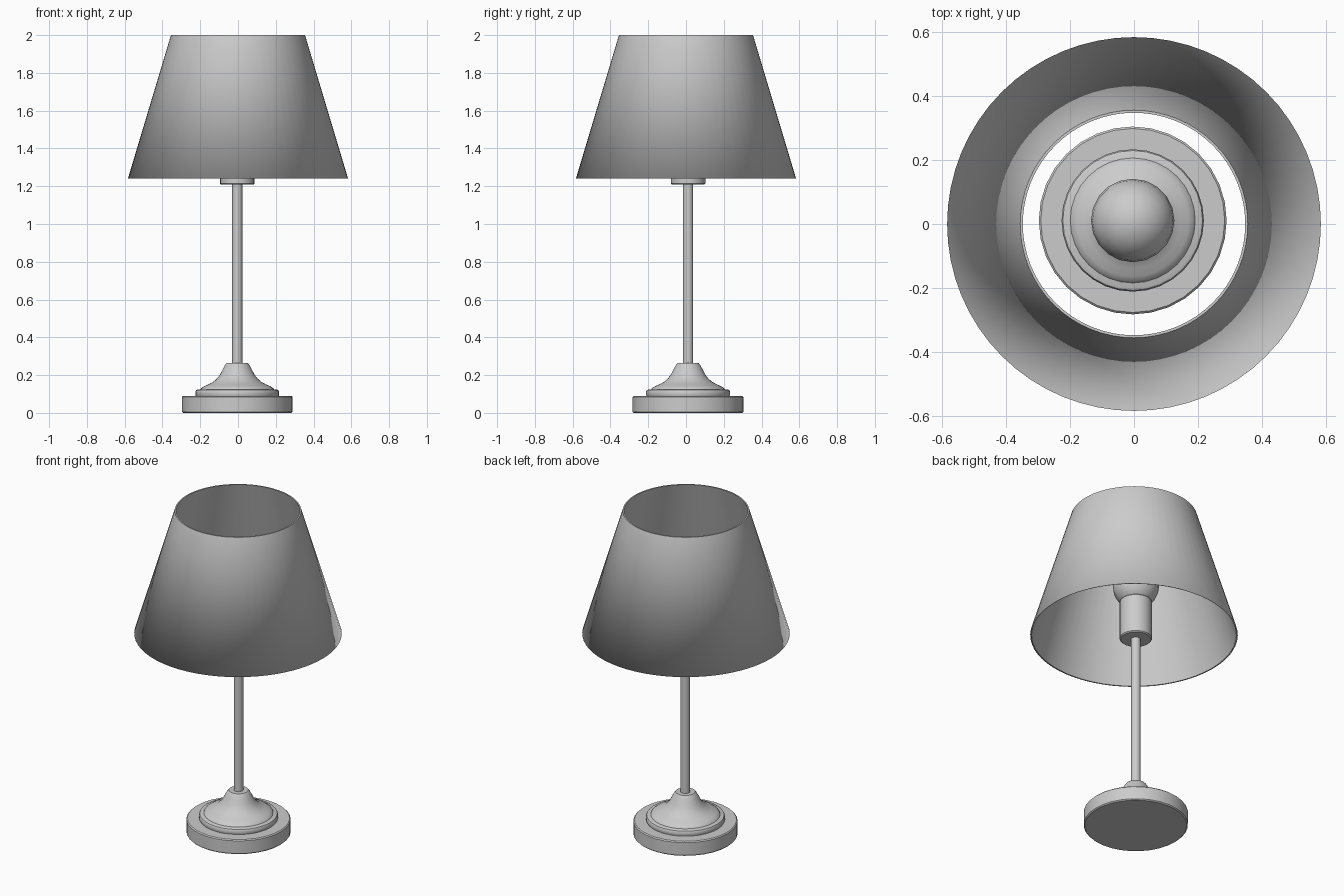
import bpy, bmesh, math

if "Cube" in bpy.data.objects:
    bpy.data.objects.remove(bpy.data.objects["Cube"])

# The stand sits very slightly off the shade's axis
STAND = (-0.004, 0.011, 0.0)


def lathe(name, profile, sides, loc=(0, 0, 0)):
    """Spin (radius, height) points round z; radius 0 makes a pole point."""
    bm = bmesh.new()
    rings = []
    for r, z in profile:
        if r == 0:
            rings.append([bm.verts.new((0, 0, z))])
        else:
            rings.append([bm.verts.new((r * math.cos(2 * math.pi * i / sides),
                                        r * math.sin(2 * math.pi * i / sides), z))
                          for i in range(sides)])
    for a, b in zip(rings, rings[1:]):
        for i in range(sides):
            j = (i + 1) % sides
            if len(a) == 1:
                bm.faces.new((a[0], b[j], b[i]))
            elif len(b) == 1:
                bm.faces.new((a[i], a[j], b[0]))
            else:
                bm.faces.new((a[i], a[j], b[j], b[i]))
    bmesh.ops.recalc_face_normals(bm, faces=bm.faces)
    mesh = bpy.data.meshes.new(name)
    bm.to_mesh(mesh)
    bm.free()
    ob = bpy.data.objects.new(name, mesh)
    ob.location = loc
    bpy.context.collection.objects.link(ob)
    bpy.ops.object.select_all(action='DESELECT')
    ob.select_set(True)
    bpy.context.view_layer.objects.active = ob
    bpy.ops.object.shade_smooth_by_angle(angle=math.radians(35))
    return ob


# Round foot with softened edges
lathe("base_disc", [(0, 0), (0.287, 0), (0.293, 0.006), (0.293, 0.084),
                    (0.287, 0.09), (0, 0.09)], 32, STAND)

# Stepped collar on the foot
lathe("base_step", [(0, 0.085), (0.218, 0.085), (0.222, 0.095), (0.222, 0.112),
                    (0.218, 0.12), (0.21, 0.124), (0, 0.124)], 32, STAND)

# Flared bell that rises to the stem
lathe("base_bell", [(0, 0.12), (0.197, 0.12), (0.192, 0.13), (0.175, 0.141),
                    (0.15, 0.152), (0.125, 0.166), (0.105, 0.184), (0.09, 0.205),
                    (0.075, 0.234), (0.064, 0.254), (0.055, 0.265),
                    (0, 0.265)], 32, STAND)

# Stem
lathe("stem", [(0, 0.25), (0.027, 0.25), (0.027, 1.22), (0, 1.22)], 24, STAND)

# Bulb socket
lathe("bulb_socket", [(0, 1.208), (0.085, 1.208), (0.091, 1.214), (0.091, 1.447),
                      (0.087, 1.452), (0, 1.452)], 24, STAND)

# Round bulb
R, N = 0.13, 12
bulb = [(R * math.sin(math.pi * k / N), -R * math.cos(math.pi * k / N))
        for k in range(1, N)]
lathe("bulb", [(0, -R)] + bulb + [(0, R)], 20, (STAND[0], STAND[1], 1.55))

# Thin open tapered shade with inner and outer walls
lathe("shade", [(0.583, 1.24), (0.355, 2.0), (0.347, 2.0), (0.575, 1.24),
                (0.583, 1.24)], 64)
bm = bmesh.new()
shade = bpy.data.objects["shade"]
bm.from_mesh(shade.data)
bmesh.ops.remove_doubles(bm, verts=bm.verts, dist=0.0005)
bmesh.ops.recalc_face_normals(bm, faces=bm.faces)
bm.to_mesh(shade.data)
bm.free()
